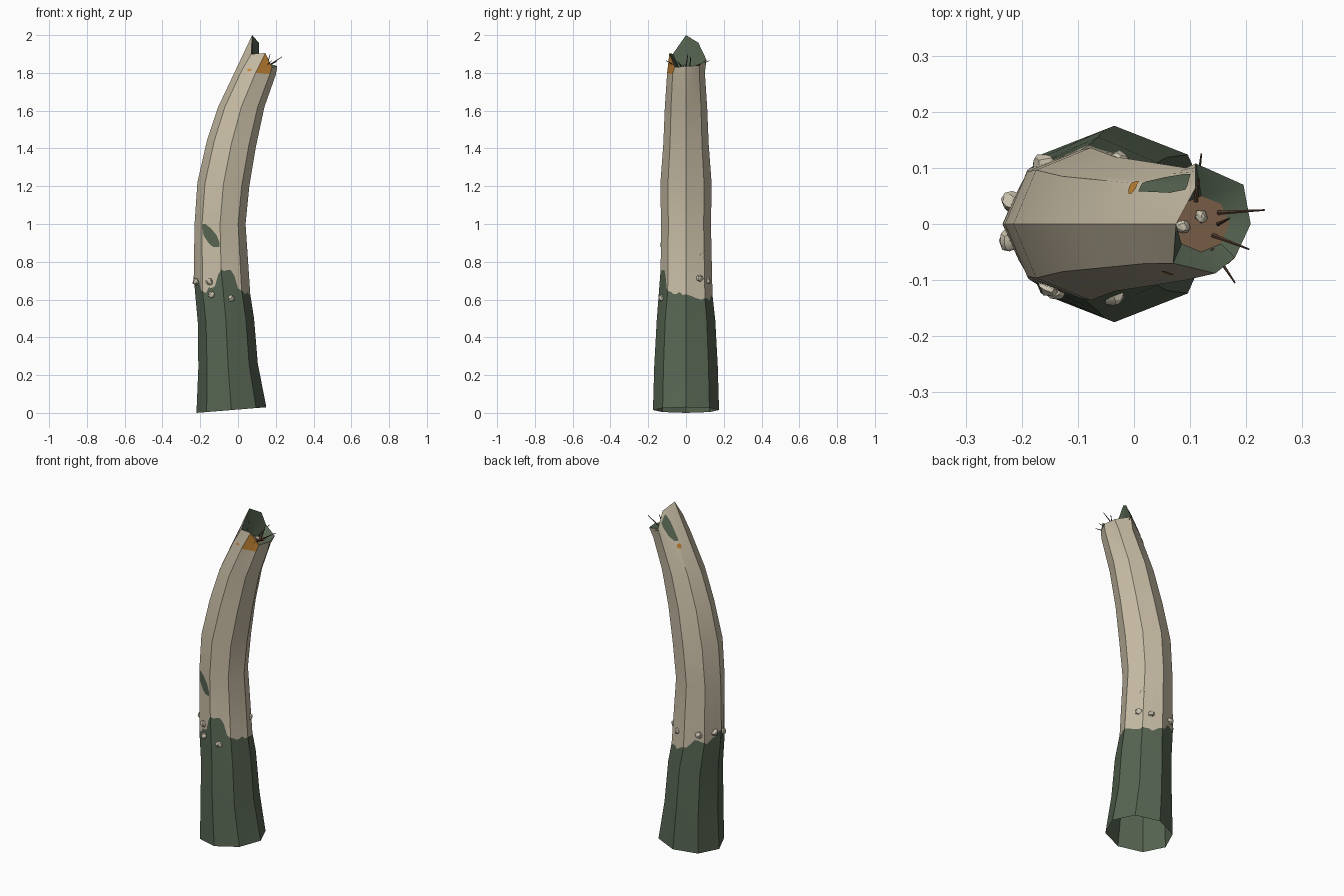
import bpy, bmesh, math, random
from mathutils import Vector

random.seed(4)
cube = bpy.data.objects.get("Cube")
if cube:
    bpy.data.objects.remove(cube)


def material(name, rgb):
    m = bpy.data.materials.new(name)
    m.use_nodes = True
    m.diffuse_color = (*rgb, 1)
    m.node_tree.nodes["Principled BSDF"].inputs["Base Color"].default_value = (*rgb, 1)
    return m


GREEN = material("weathered green", (0.095, 0.13, 0.085))
CREAM = material("bleached cream", (0.58, 0.51, 0.38))
ORANGE = material("rust orange", (0.56, 0.24, 0.035))
BROWN = material("core brown", (0.18, 0.105, 0.06))
DARK = material("splinter brown", (0.09, 0.05, 0.03))
SHELL = material("barnacle shell", (0.6, 0.55, 0.43))


def finish(name, bm, mats, angle=32):
    mesh = bpy.data.meshes.new(name)
    bm.to_mesh(mesh)
    bm.free()
    for m in mats:
        mesh.materials.append(m)
    ob = bpy.data.objects.new(name, mesh)
    bpy.context.collection.objects.link(ob)
    bpy.ops.object.select_all(action="DESELECT")
    ob.select_set(True)
    bpy.context.view_layer.objects.active = ob
    bpy.ops.object.shade_smooth_by_angle(angle=math.radians(angle))
    return ob


# Bent eight-sided body: left x, left z, right x, right z, half depth
SECTIONS = [
    (-0.22, 0.00, 0.15, 0.03, 0.175),
    (-0.21, 0.24, 0.105, 0.26, 0.168),
    (-0.213, 0.48, 0.085, 0.50, 0.155),
    (-0.235, 0.68, 0.06, 0.66, 0.135),
    (-0.23, 1.00, 0.04, 1.00, 0.132),
    (-0.215, 1.22, 0.06, 1.20, 0.136),
    (-0.165, 1.44, 0.095, 1.41, 0.12),
    (-0.105, 1.62, 0.14, 1.62, 0.112),
    (-0.015, 1.81, 0.20, 1.79, 0.10),
]
# Broken rim, counter-clockwise from the +x corner
RIM = [Vector(p) for p in (
    (0.208, 0, 1.835), (0.195, 0.07, 1.84), (0.11, 0.108, 1.87), (0.11, 0.065, 1.96),
    (0.075, 0, 2.0), (0.07, -0.07, 1.90), (0.145, -0.088, 1.905), (0.18, -0.06, 1.83))]


def ring(s):
    a, b = Vector((s[0], 0, s[1])), Vector((s[2], 0, s[3]))
    mid, half = (a + b) / 2, (b - a) / 2
    return [mid + half * math.cos(k * math.pi / 4)
            + Vector((0, s[4] * math.sin(k * math.pi / 4), 0)) for k in range(8)]


RINGS = [ring(s) for s in SECTIONS] + [RIM]


def surf(u, t, lift=0):
    """Point at corner position u (0-8) and section position t."""
    i, j = min(int(t), len(RINGS) - 2), int(u) % 8
    f, g = t - i, u - int(u)
    low = RINGS[i][j].lerp(RINGS[i][(j + 1) % 8], g)
    high = RINGS[i + 1][j].lerp(RINGS[i + 1][(j + 1) % 8], g)
    p = low.lerp(high, f)
    if lift:
        c = sum(RINGS[i], Vector()) / 8
        c = c.lerp(sum(RINGS[i + 1], Vector()) / 8, f)
        p += (p - c).normalized() * lift
    return p


# Ragged paint line height around the body
PAINT = [0.64, 0.62, 0.60, 0.60, 0.63, 0.66, 0.65, 0.67,
         0.70, 0.70, 0.64, 0.65, 0.75, 0.75, 0.65, 0.64]


def paint_line(u):
    k = int(u * 2)
    g = min(1, max(0, (u * 2 - k) * 2 - 0.5))
    z = PAINT[k % 16] * (1 - g) + PAINT[(k + 1) % 16] * g + random.uniform(-0.012, 0.012)
    return 2 + (z - 0.49) / 0.18 if z < 0.67 else 3 + (z - 0.67) / 0.33


PER_SIDE = 6
COLS = 8 * PER_SIDE
bm = bmesh.new()
columns = []
for c in range(COLS):
    u = c / PER_SIDE
    rows = [0, 1, 2, paint_line(u), 4, 5, 6, 7, 8, 9]
    columns.append([bm.verts.new(surf(u, t)) for t in rows])
for c in range(COLS):
    a, b = columns[c], columns[(c + 1) % COLS]
    for r in range(len(a) - 1):
        face = bm.faces.new((a[r], b[r], b[r + 1], a[r + 1]))
        orange = r == 8 and c // PER_SIDE == 6
        face.material_index = 2 if orange else (0 if r < 3 else 1)
finish("bent_trunk", bm, [GREEN, CREAM, ORANGE])

# Green lining from the broken rim to the core
CORE = Vector((0.12, 0, 1.825))
core_ring = [CORE + Vector((math.cos(k * math.pi / 4), math.sin(k * math.pi / 4), 0)) * 0.05
             for k in range(8)]
bm = bmesh.new()
outer = [bm.verts.new(p) for p in RIM]
inner = [bm.verts.new(p) for p in core_ring]
for k in range(8):
    n = (k + 1) % 8
    bm.faces.new((outer[k], outer[n], inner[n], inner[k]))
finish("hollow_lining", bm, [GREEN])

# Brown core
bm = bmesh.new()
bm.faces.new([bm.verts.new(p) for p in core_ring])
finish("broken_core", bm, [BROWN])


# Painted patches that follow the body: rows of (t, u start, u end)
def patch(name, rows, mat, steps=6):
    bm = bmesh.new()
    grid = [[bm.verts.new(surf(a + (b - a) * k / steps, t, 0.003)) for k in range(steps + 1)]
            for t, a, b in rows]
    for lo, hi in zip(grid, grid[1:]):
        for k in range(steps):
            bm.faces.new((lo[k], lo[k + 1], hi[k + 1], hi[k]))
    finish(name, bm, [mat])


def dot(name, u, t, du, dt, mat):
    rows = []
    for k in range(7):
        a = math.pi * (k / 6 - 0.5)
        w = du * max(math.cos(a), 0.05)
        rows.append((t + dt * math.sin(a), u - w, u + w))
    patch(name, rows, mat)


patch("front_green_patch",
      [(3.63, 5.6, 5.95), (3.7, 5.35, 5.95), (3.82, 5.1, 5.8), (3.93, 5.05, 5.5),
       (4.0, 5.05, 5.2)], GREEN)
patch("back_green_streak",
      [(8.0, 2.9, 3.2), (8.2, 2.65, 3.2), (8.6, 2.5, 3.2), (8.85, 2.5, 3.1)], GREEN)
dot("back_green_spot", 0.9, 3.5, 0.15, 0.05, GREEN)
dot("front_orange_spot", 5.5, 8.12, 0.14, 0.07, ORANGE)
dot("back_orange_spot", 3.1, 7.85, 0.18, 0.07, ORANGE)


# Barnacles: small rough domes
def barnacle(name, p, size):
    bm = bmesh.new()
    bmesh.ops.create_icosphere(bm, subdivisions=2, radius=size)
    for v in bm.verts:
        v.co = v.co * random.uniform(0.8, 1.1) + p
    finish(name, bm, [SHELL], 20)


for n, (u, t) in enumerate([(5.4, 3.06), (5.45, 2.75), (6.4, 2.65), (0.75, 3.15),
                            (1.4, 3.1), (3.6, 3.1), (4.3, 3.05), (2.7, 3.1)]):
    barnacle(f"barnacle_{n + 1}", surf(u, t), 0.02)
barnacle("core_barnacle_1", CORE + Vector((-0.033, -0.005, 0.004)), 0.013)
barnacle("core_barnacle_2", CORE + Vector((0, 0.014, 0.004)), 0.012)

# Splinters fanning out of the core
for n, (start, end) in enumerate([
        ((0.11, 0.04, 1.83), (0.12, 0.125, 1.865)), ((0.15, 0.02, 1.83), (0.233, 0.025, 1.885)),
        ((0.14, -0.02, 1.83), (0.205, -0.045, 1.86)), ((0.14, -0.045, 1.83), (0.18, -0.105, 1.865)),
        ((0.15, 0.0, 1.83), (0.17, 0.01, 1.9))]):
    a, b = Vector(start), Vector(end)
    bm = bmesh.new()
    bmesh.ops.create_cone(bm, segments=5, radius1=0.004, radius2=0.0015,
                          depth=(b - a).length, cap_ends=True)
    turn = (b - a).to_track_quat("Z", "Y")
    for v in bm.verts:
        v.co = turn @ v.co + (a + b) / 2
    finish(f"splinter_{n + 1}", bm, [DARK])
